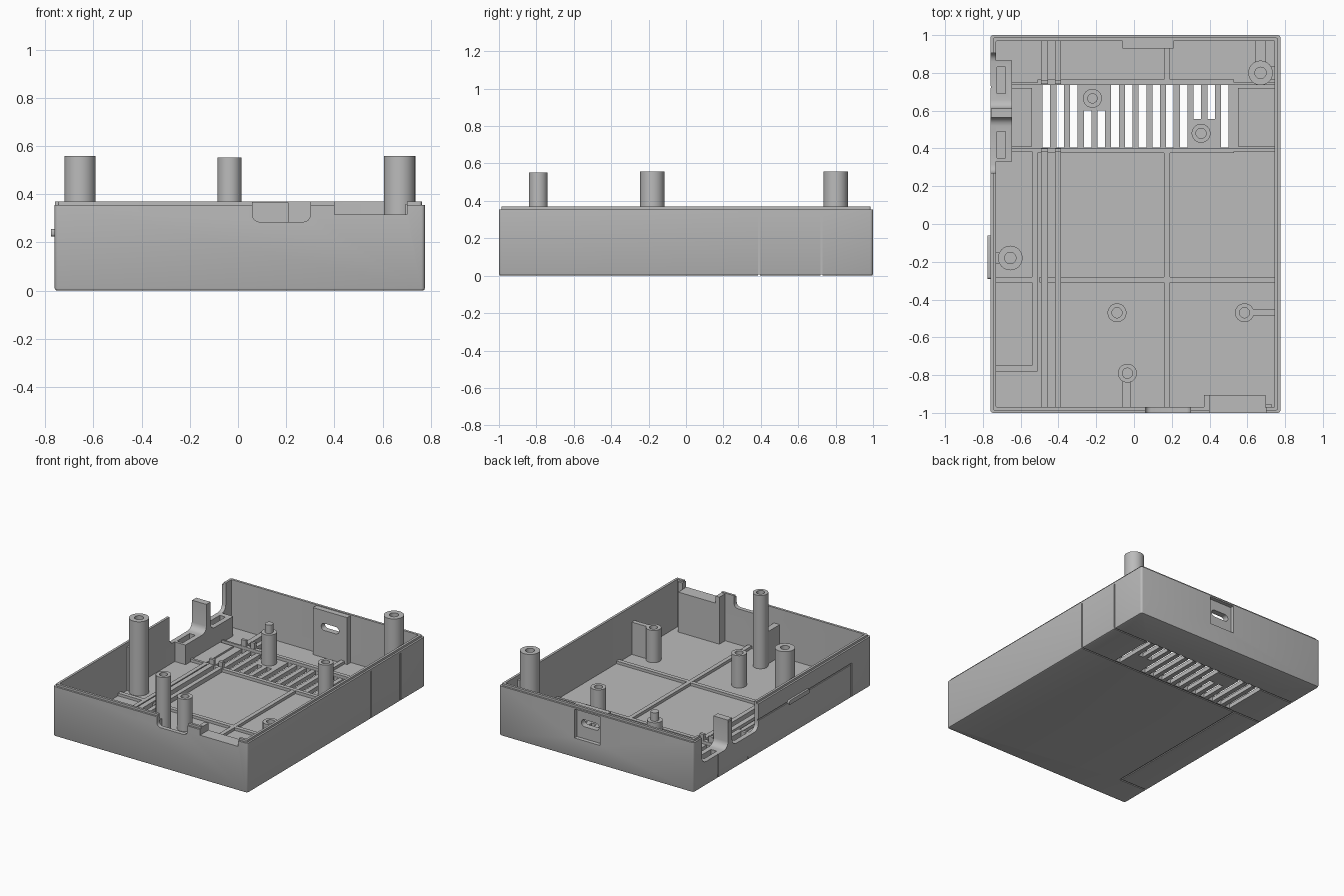
import bpy, bmesh, math
from mathutils import Vector

if "Cube" in bpy.data.objects:
    bpy.data.objects.remove(bpy.data.objects["Cube"], do_unlink=True)

grey = bpy.data.materials.new("light_grey_plastic")
grey.use_nodes = True
grey.diffuse_color = (0.5, 0.5, 0.5, 1)
grey.node_tree.nodes["Principled BSDF"].inputs["Base Color"].default_value = (0.5, 0.5, 0.5, 1)

X0, X1, FLOOR, TOP = -0.76, 0.775, 0.03, 0.37


def finish(name, bm):
    bmesh.ops.recalc_face_normals(bm, faces=bm.faces)
    mesh = bpy.data.meshes.new(name)
    bm.to_mesh(mesh)
    bm.free()
    mesh.materials.append(grey)
    ob = bpy.data.objects.new(name, mesh)
    bpy.context.collection.objects.link(ob)
    return ob


def stack(bm, loops):
    """Skin a list of equal point loops into a closed solid."""
    rings = [[bm.verts.new(p) for p in loop] for loop in loops]
    n = len(rings[0])
    for a, b in zip(rings, rings[1:]):
        for i in range(n):
            j = (i + 1) % n
            bm.faces.new((a[i], a[j], b[j], b[i]))
    bm.faces.new(rings[0])
    bm.faces.new(rings[-1])


def rounded(a0, a1, b0, b1, r, seg=4):
    pts = []
    corners = ((a1 - r, b1 - r), (a0 + r, b1 - r), (a0 + r, b0 + r), (a1 - r, b0 + r))
    for k, (ca, cb) in enumerate(corners):
        for s in range(seg + 1):
            t = math.pi / 2 * (k + s / seg)
            pts.append((ca + r * math.cos(t), cb + r * math.sin(t)))
    return pts


def box(bm, x0, x1, y0, y1, z0, z1):
    flat = ((x0, y0), (x1, y0), (x1, y1), (x0, y1))
    stack(bm, [[(x, y, z) for x, y in flat] for z in (z0, z1)])


def slab(bm, axis, d0, d1, a0, a1, z0, z1, r):
    """Rounded rectangle in a vertical plane, pushed along x or y."""
    pts = rounded(a0, a1, z0, z1, r)
    stack(bm, [[(d, a, z) if axis == "x" else (a, d, z) for a, z in pts] for d in (d0, d1)])


def boxes(name, items):
    bm = bmesh.new()
    for item in items:
        box(bm, *item)
    return finish(name, bm)


def cut(ob, bm):
    cutter = finish("cutter", bm)
    cutter.hide_render = True
    mod = ob.modifiers.new("cut", "BOOLEAN")
    mod.operation, mod.solver, mod.object = "DIFFERENCE", "EXACT", cutter
    mod.use_self = True
    bpy.context.view_layer.objects.active = ob
    bpy.ops.object.modifier_apply(modifier="cut")
    bpy.data.objects.remove(cutter, do_unlink=True)


def smooth(ob):
    bpy.ops.object.select_all(action="DESELECT")
    ob.select_set(True)
    bpy.context.view_layer.objects.active = ob
    bpy.ops.object.shade_smooth_by_angle(angle=math.radians(35))


# Open tray: outer wall, stepped lip, inner wall and floor
bm = bmesh.new()
steps = ((0.01, 0), (0.003, 0.003), (0, 0.01), (0, 0.355), (0.013, 0.355),
         (0.013, TOP), (0.03, TOP), (0.03, FLOOR))
stack(bm, [[(x, y, z) for x, y in rounded(X0 + i, X1 - i, -1 + i, 1 - i, max(0.015 - i / 3, 0.004))]
           for i, z in steps])
shell = finish("tray_shell", bm)


def side_notches(bm):
    slab(bm, "x", -0.9, -0.6, 0.27, 0.565, 0.17, 0.6, 0.045)
    slab(bm, "x", -0.9, -0.6, 0.612, 0.905, 0.17, 0.6, 0.045)


# Connector notches and rear window
bm = bmesh.new()
side_notches(bm)
slab(bm, "y", -1.1, -0.93, 0.06, 0.30, 0.285, 0.6, 0.03)
box(bm, 0.40, 0.70, -1.1, -0.93, 0.315, 0.6)
box(bm, -0.02, 0.18, 0.94, 1.1, 0.14, 0.345)
cut(shell, bm)

# Vent slots, shortened around two posts
bm = bmesh.new()
for i in range(14):
    x = -0.464 + i * 0.0727
    y0 = 0.555 if i in (11, 12) else 0.405
    y1 = 0.60 if i in (3, 4) else 0.735
    box(bm, x - 0.02, x + 0.02, y0, y1, -0.1, 0.1)
cut(shell, bm)

# Panel grooves round the vent band and the side door
G = 0.006
bm = bmesh.new()
for y in (0.39, 0.725):
    w = 0.005
    box(bm, X0 - 0.1, X1 + 0.1, y - w, y + w, -0.1, G)
    box(bm, X1 - G, X1 + 0.1, y - w, y + w, -0.05, 0.34)
    box(bm, X0 - 0.1, X0 + G, y - w, y + w, -0.05, 0.17 if y > 0.5 else 0.16)
box(bm, -0.545, -0.535, -0.785, 0.39, -0.1, G)
box(bm, X0 - 0.1, -0.535, -0.785, -0.775, -0.1, G)
box(bm, X0 - 0.1, X0 + G, -0.785, -0.775, -0.05, 0.245)
box(bm, X0 - 0.1, X0 + G, -0.785, 0.27, 0.235, 0.245)
cut(shell, bm)
smooth(shell)

# Finger tab on the side door
bm = bmesh.new()
slab(bm, "x", -0.775, X0 + 0.01, -0.29, -0.06, 0.225, 0.255, 0.01)
smooth(finish("door_tab", bm))

# Floor ribs
L, R, F, B = X0 + 0.025, X1 - 0.025, -0.975, 0.975
lo, h = FLOOR - 0.005, 0.05
boxes("floor_ribs", [
    (0.16, 0.19, F, 0.40, lo, h), (0.16, 0.19, 0.737, B, lo, h),
    (-0.50, R, -0.31, -0.28, lo, h - 0.001), (L, -0.54, -0.31, -0.28, lo, h - 0.001),
    (-0.51, 0.53, 0.375, 0.403, lo, h + 0.001), (-0.51, 0.53, 0.737, 0.765, lo, h + 0.001),
    (L, -0.51, 0.385, 0.403, lo, h), (0.53, R, 0.385, 0.403, lo, h),
    (L, -0.51, 0.737, 0.75, lo, h), (0.53, R, 0.737, 0.75, lo, h),
    (-0.54, -0.51, -0.78, 0.39, lo, h + 0.002), (L, -0.51, -0.78, -0.75, lo, h + 0.003)])

# Twin cable rails with end clips, and raised pads beside the vents
rails, clips = [], []
for x0, x1 in ((-0.493, -0.456), (-0.419, -0.387)):
    rails += [(x0, x1, F, 0.39, lo, 0.06), (x0, x1, 0.745, B, lo, 0.06)]
    clips += [(x0, x1, y - 0.01, y + 0.01, lo, 0.095) for y in (0.39, 0.75)]
boxes("cable_rails", rails)
boxes("rail_clips", clips)
boxes("vent_side_pads", [(L, -0.54, 0.41, 0.72, lo, 0.042), (0.55, R, 0.41, 0.72, lo, 0.042)])

# Side connector cradle with centre tab and two pockets
cradle = boxes("side_connector_cradle", [(X0 + 0.002, -0.645, 0.33, 0.865, lo, TOP)])
bm = bmesh.new()
side_notches(bm)
cut(cradle, bm)
bm = bmesh.new()
for y0, y1 in ((0.35, 0.49), (0.69, 0.83)):
    box(bm, -0.725, -0.68, y0, y1, 0.06, 0.5)
cut(cradle, bm)
smooth(cradle)

# Rear plate with its rounded slot
plate = boxes("rear_plate", [(-0.06, 0.21, 0.93, 0.972, lo, TOP - 0.005)])
bm = bmesh.new()
slab(bm, "y", 0.8, 1.1, 0.005, 0.145, 0.225, 0.275, 0.024)
cut(plate, bm)
smooth(plate)

# Front connector block and its corner rib
boxes("front_connector_block", [(0.37, 0.695, F, -0.905, lo, 0.315),
                                (0.37, 0.40, F, -0.905, 0.31, 0.365),
                                (0.695, 0.73, F, -0.955, lo, 0.36)])


def post(name, x, y, r, top, pin=False, hole=0.027):
    mid = [(r, top), (hole, top), (hole, top + 0.06 if pin else top - 0.12)]
    bm = bmesh.new()
    loops = []
    for rad, z in [(r, lo)] + mid:
        loops.append([(x + rad * math.cos(a), y + rad * math.sin(a), z)
                      for a in (math.tau * i / 32 for i in range(32))])
    stack(bm, loops)
    smooth(finish(name, bm))


# Screw posts and locating pin
post("left_tall_post", -0.655, -0.18, 0.065, 0.558, hole=0.03)
post("rear_tall_post", 0.67, 0.80, 0.065, 0.558, hole=0.03)
post("front_tall_post", -0.035, -0.79, 0.05, 0.553)
post("front_short_post", -0.09, -0.47, 0.05, 0.26)
post("side_short_post", 0.585, -0.47, 0.05, 0.26)
post("rear_short_post", 0.355, 0.48, 0.05, 0.26)
post("locating_pin_post", -0.22, 0.665, 0.05, 0.25, pin=True)

# Gussets tying the posts to the walls
boxes("post_gussets", [(0.63, R, -0.485, -0.453, lo, 0.26), (-0.06, -0.015, F, -0.835, lo, 0.26),
                       (L, -0.70, -0.21, -0.15, lo, 0.34), (0.72, R, 0.765, 0.835, lo, 0.34),
                       (0.64, 0.70, 0.855, B, lo, 0.10)])
